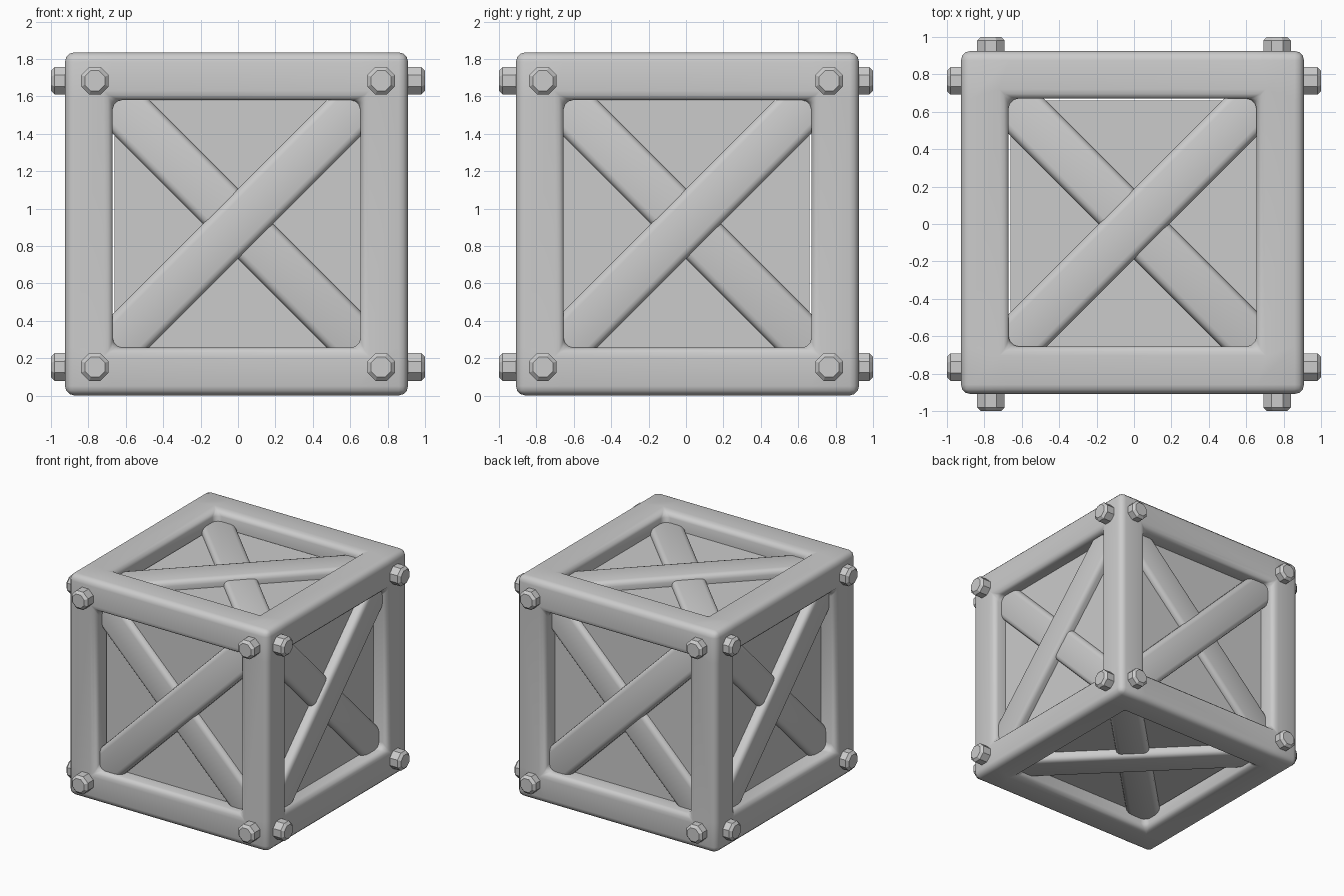
import bpy, bmesh, math
from itertools import product
from mathutils import Matrix, Vector

cube = bpy.data.objects.get("Cube")
if cube:
    bpy.data.objects.remove(cube, do_unlink=True)

CENTRE = Vector((0, 0, 0.918))
OUTER, INNER = 0.917, 0.662

grey = bpy.data.materials.new("plain grey")
grey.use_nodes = True
colour = (0.6, 0.6, 0.6, 1)
grey.diffuse_color = colour
grey.node_tree.nodes["Principled BSDF"].inputs["Base Color"].default_value = colour


def add_object(name, bm, matrix, bevel=0, smooth=True):
    mesh = bpy.data.meshes.new(name)
    bmesh.ops.recalc_face_normals(bm, faces=bm.faces)
    bm.to_mesh(mesh)
    bm.free()
    mesh.materials.append(grey)
    for poly in mesh.polygons:
        poly.use_smooth = smooth
    obj = bpy.data.objects.new(name, mesh)
    obj.matrix_world = matrix
    bpy.context.collection.objects.link(obj)
    if bevel:
        mod = obj.modifiers.new("Rounded edges", "BEVEL")
        mod.width = bevel
        mod.segments = 3
        mod.limit_method = "ANGLE"
    return obj


def box(name, size, matrix, bevel=0):
    bm = bmesh.new()
    bmesh.ops.create_cube(bm, size=1)
    bmesh.ops.scale(bm, vec=size, verts=bm.verts)
    return add_object(name, bm, matrix, bevel, smooth=bevel > 0)


# Frame: the twelve outer beams of a 3 x 3 x 3 block of cells, as one skin
def is_beam(cell):
    return all(0 <= c <= 2 for c in cell) and sum(c != 1 for c in cell) >= 2


grid = (-OUTER, -INNER, INNER, OUTER)
bm = bmesh.new()
for cell in product(range(3), repeat=3):
    if not is_beam(cell):
        continue
    for axis, step in product(range(3), (-1, 1)):
        beside = list(cell)
        beside[axis] += step
        if is_beam(beside):
            continue
        corners = []
        for a, b in ((0, 0), (1, 0), (1, 1), (0, 1)):
            index = list(cell)
            index[axis] += step > 0
            index[(axis + 1) % 3] += a
            index[(axis + 2) % 3] += b
            corners.append(bm.verts.new([grid[i] for i in index]))
        bm.faces.new(corners)
bmesh.ops.remove_doubles(bm, verts=bm.verts, dist=0.001)
add_object("frame", bm, Matrix.Translation(CENTRE + Vector((-0.008, 0.008, 0))), 0.05)


# Bolt: eight-sided head with a chamfered outer rim
def bolt(name, matrix):
    bm = bmesh.new()
    bmesh.ops.create_cone(bm, cap_ends=True, segments=8, radius1=0.08, radius2=0.08,
                          depth=0.1, matrix=Matrix.Rotation(math.pi / 8, 4, "Z"))
    rim = [e for e in bm.edges if all(v.co.z > 0 for v in e.verts)]
    bmesh.ops.bevel(bm, geom=rim, offset=0.02, segments=1, affect="EDGES")
    add_object(name, bm, matrix, smooth=False)


# Each side: local x right, local y up, local z outward
upright = Matrix.Rotation(math.pi / 2, 4, "X")
sides = {
    "front": upright,
    "right": Matrix.Rotation(math.pi / 2, 4, "Z") @ upright,
    "back": Matrix.Rotation(math.pi, 4, "Z") @ upright,
    "left": Matrix.Rotation(-math.pi / 2, 4, "Z") @ upright,
    "top": Matrix.Identity(4),
    "bottom": Matrix.Rotation(math.pi, 4, "X"),
}
for side, turn in sides.items():
    place = Matrix.Translation(CENTRE) @ turn
    box(side + "_panel", (1.32, 1.32, 0.02), place @ Matrix.Translation((0, 0, 0.77)))
    for name, angle, height in (("outer", 1, 0.785), ("inner", -1, 0.755)):
        lay = Matrix.Translation((0, 0, height)) @ Matrix.Rotation(angle * math.pi / 4, 4, "Z")
        box(f"{side}_{name}_brace", (2.1, 0.265, 0.14), place @ lay, 0.04)
    if side not in ("top", "bottom"):
        for x, y in product((-1, 1), repeat=2):
            spot = Matrix.Translation((0.765 * x, 0.765 * y, 0.95))
            bolt(side + "_bolt", place @ spot)
